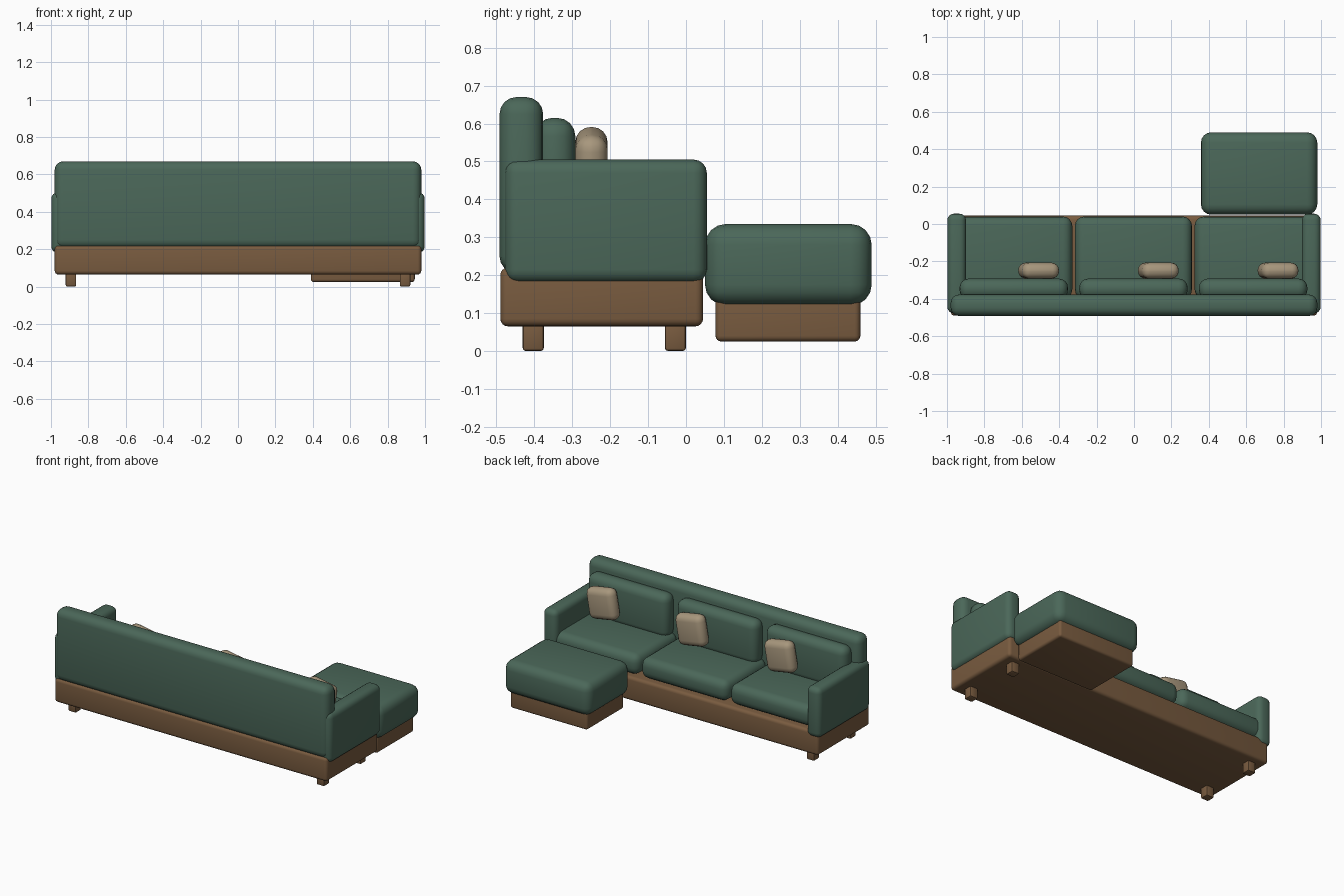
import bpy
import bmesh
import math
from mathutils import Vector

cube = bpy.data.objects.get("Cube")
if cube:
    bpy.data.objects.remove(cube, do_unlink=True)


def make_material(name, rgb):
    mat = bpy.data.materials.new(name)
    mat.use_nodes = True
    color = (*rgb, 1.0)
    mat.diffuse_color = color
    bsdf = next(n for n in mat.node_tree.nodes if n.type == "BSDF_PRINCIPLED")
    bsdf.inputs["Base Color"].default_value = color
    return mat


green = make_material("green fabric", (0.07, 0.137, 0.1))
wood = make_material("brown wood", (0.19, 0.105, 0.05))
beige = make_material("beige fabric", (0.39, 0.31, 0.205))


def soft_box(name, xs, ys, zs, radius, mat, segments=4, roll=0):
    """Rounded box spanning the given ranges, optionally rolled about y."""
    spans = (xs, ys, zs)
    size = Vector([b - a for a, b in spans])
    bm = bmesh.new()
    bmesh.ops.create_cube(bm, size=1)
    bmesh.ops.scale(bm, vec=size, verts=bm.verts)
    bmesh.ops.bevel(bm, geom=bm.edges[:], offset=radius, segments=segments,
                    profile=0.5, affect="EDGES", clamp_overlap=True)
    mesh = bpy.data.meshes.new(name)
    bm.to_mesh(mesh)
    bm.free()
    mesh.materials.append(mat)
    obj = bpy.data.objects.new(name, mesh)
    bpy.context.collection.objects.link(obj)
    obj.location = [(a + b) / 2 for a, b in spans]
    obj.rotation_euler.y = roll
    bpy.ops.object.select_all(action="DESELECT")
    obj.select_set(True)
    bpy.context.view_layer.objects.active = obj
    bpy.ops.object.shade_smooth_by_angle(angle=math.radians(40))
    return obj


def around(center, width):
    return (center - width / 2, center + width / 2)


# Sofa frame and backrest
soft_box("sofa_base", (-0.98, 0.98), (-0.49, 0.045), (0.065, 0.22), 0.02, wood)
soft_box("backrest", (-0.98, 0.98), (-0.492, -0.377), (0.205, 0.67), 0.045, green)

# Arms and legs, mirrored left and right
for side, label in ((1, "left"), (-1, "right")):
    soft_box(f"{label}_arm", around(side * 0.948, 0.1), (-0.478, 0.055),
             (0.18, 0.505), 0.035, green)
    for y, end in ((-0.028, "front"), (-0.403, "back")):
        soft_box(f"{end}_{label}_leg", around(side * 0.893, 0.056),
                 around(y, 0.056), (0, 0.08), 0.008, wood, segments=2)

# Three seats, each with a seat cushion, a back cushion and a throw pillow
for i, x in enumerate((-0.64, 0.0, 0.64), 1):
    soft_box(f"seat_cushion_{i}", around(x - 0.003, 0.626), (-0.4, 0.04),
             (0.225, 0.36), 0.05, green)
    soft_box(f"back_cushion_{i}", around(x - 0.003, 0.58), (-0.4, -0.292),
             (0.33, 0.615), 0.048, green)
    soft_box(f"throw_pillow_{i}", around(x + 0.13, 0.2), (-0.292, -0.207),
             (0.382, 0.582), 0.04, beige, roll=math.radians(10))

# Footstool
soft_box("footstool_base", (0.39, 0.945), (0.078, 0.46), (0.025, 0.16), 0.015, wood)
soft_box("footstool_cushion", (0.358, 0.98), (0.05, 0.49), (0.12, 0.335), 0.055, green)
